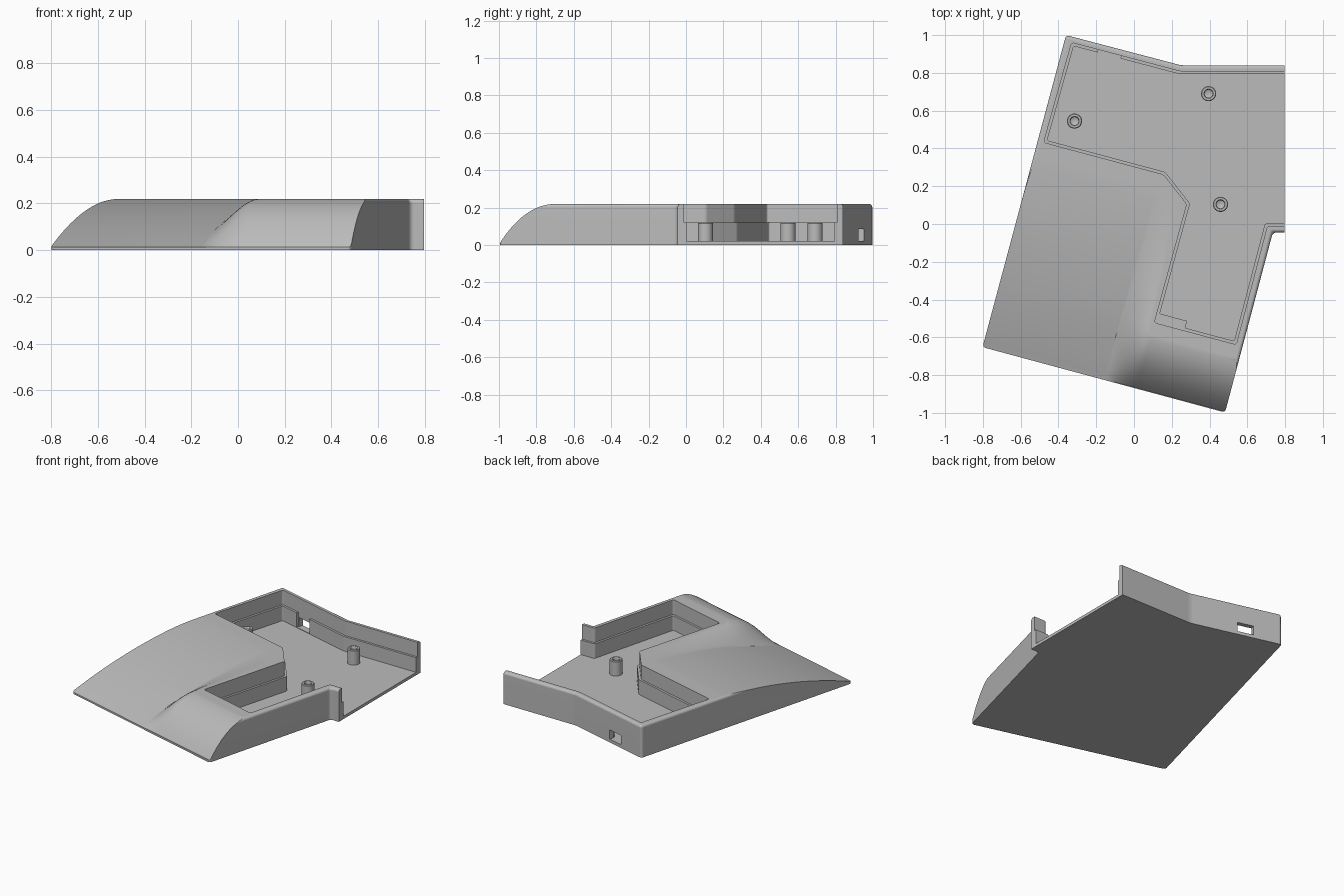
import bpy, bmesh, math
from mathutils import Matrix, Vector

if "Cube" in bpy.data.objects:
    bpy.data.objects.remove(bpy.data.objects["Cube"], do_unlink=True)

TILT = math.radians(-15)
TOP, FLOOR, LEDGE, LIP = 0.22, 0.02, 0.12, 0.015

grey = bpy.data.materials.new("light_grey_plastic")
grey.use_nodes = True
grey.diffuse_color = (0.5, 0.5, 0.5, 1)
grey.node_tree.nodes["Principled BSDF"].inputs["Base Color"].default_value = (0.5, 0.5, 0.5, 1)


def finish(bm, name):
    bmesh.ops.recalc_face_normals(bm, faces=bm.faces)
    mesh = bpy.data.meshes.new(name)
    bm.to_mesh(mesh)
    bm.free()
    mesh.materials.append(grey)
    obj = bpy.data.objects.new(name, mesh)
    bpy.context.collection.objects.link(obj)
    return obj


def prism(name, outline, low, high, corner=0.0, round_top=False):
    """Extruded outline with rounded corners and optional rounded top rim."""
    bm = bmesh.new()
    base = bm.faces.new([bm.verts.new((x, y, low)) for x, y in outline])
    up = bmesh.ops.extrude_face_region(bm, geom=[base])["geom"]
    bmesh.ops.translate(bm, vec=(0, 0, high - low),
                        verts=[g for g in up if isinstance(g, bmesh.types.BMVert)])
    bmesh.ops.recalc_face_normals(bm, faces=bm.faces)
    if corner:
        edges = []
        for e in bm.edges:
            a, b = (v.co.z for v in e.verts)
            if abs(a - b) > 0.01 or (round_top and min(a, b) > low + 0.01):
                edges.append(e)
        bmesh.ops.bevel(bm, geom=edges, offset=corner, segments=4, profile=0.5, affect='EDGES')
    return finish(bm, name)


def box(name, centre, size, angle=0.0):
    bm = bmesh.new()
    m = Matrix.Translation(centre) @ Matrix.Rotation(angle, 4, 'Z') @ Matrix.Diagonal((*size, 1))
    bmesh.ops.create_cube(bm, size=1, matrix=m)
    return finish(bm, name)


def inset(outline, d):
    """Move every side of a clockwise outline inwards by d."""
    pts = [Vector(p) for p in outline]
    result = []
    for i, p in enumerate(pts):
        a = (p - pts[i - 1]).normalized()
        b = (pts[(i + 1) % len(pts)] - p).normalized()
        na, nb = Vector((a.y, -a.x)), Vector((b.y, -b.x))
        result.append(p + (na + nb) * d / (1 + na.dot(nb)))
    return result


def combine(target, tool, operation):
    mod = target.modifiers.new(operation.lower(), 'BOOLEAN')
    mod.object, mod.operation, mod.solver = tool, operation, 'EXACT'
    bpy.context.view_layer.objects.active = target
    bpy.ops.object.modifier_apply(modifier=mod.name)
    bpy.data.objects.remove(tool, do_unlink=True)


def smooth(obj):
    bpy.ops.object.select_all(action='DESELECT')
    obj.select_set(True)
    bpy.context.view_layer.objects.active = obj
    bpy.ops.object.shade_smooth_by_angle(angle=math.radians(30))


# Palm slope: a long rise on the left blending into a short rise on the right
def rise(v, length, power):
    t = min(max(v / length, 0), 1)
    return 0.013 + 0.209 * (1 - (1 - t) ** power)


def slope_height(u, v):
    t = min(max((u - 0.665) / 0.18, 0), 1)
    blend = 0.5 * t * t * (3 - 2 * t) + 0.5 * t * (2 - t)
    return rise(v, 1.16, 2.0) * (1 - blend) + rise(v, 0.34, 2.4) * blend


def palm_slope():
    us = [-0.2, 0.3, 0.665] + [0.665 + 0.18 * i / 10 for i in range(1, 11)] + [1.2, 2.0]
    vs = [-0.2] + [0.34 * i / 14 for i in range(15)] + [0.34 + 0.82 * i / 16 for i in range(1, 17)] + [2.0]
    turn = Matrix.Translation((-0.8, -0.65, 0)) @ Matrix.Rotation(TILT, 4, 'Z')
    bm = bmesh.new()
    grid = [[bm.verts.new(turn @ Vector((u, v, slope_height(u, v)))) for v in vs] for u in us]
    for c0, c1 in zip(grid, grid[1:]):
        for j in range(len(vs) - 1):
            bm.faces.new((c0[j], c1[j], c1[j + 1], c0[j + 1]))
    rim = [e for e in bm.edges if e.is_boundary]
    new = bmesh.ops.extrude_edge_only(bm, edges=rim)["geom"]
    for g in new:
        if isinstance(g, bmesh.types.BMVert):
            g.co.z = -0.1
    bmesh.ops.holes_fill(bm, edges=[e for e in bm.edges if e.is_boundary])
    return finish(bm, "palm_slope")


# Case body, trimmed flat on the open side
outline = [(-0.36, 1.0), (0.25, 0.84), (0.9, 0.84), (0.9, -0.045),
           (0.735, -0.045), (0.482, -0.998), (-0.802, -0.652)]
case = prism("case_body", outline, 0, TOP, 0.018, True)
combine(case, palm_slope(), 'INTERSECT')
combine(case, box("side_trim", (1.297, 0, 0), (1, 4, 2)), 'DIFFERENCE')

# Electronics bay with a stepped ledge
bay = [(-0.33, 0.96), (0.245, 0.808), (1.1, 0.808), (1.1, -0.012), (0.705, -0.012),
       (0.541, -0.638), (0.108, -0.522), (0.28, 0.105), (0.157, 0.262), (-0.478, 0.432)]
combine(case, prism("upper_bay", bay, LEDGE, 0.4, 0.012), 'DIFFERENCE')
combine(case, prism("lower_bay", inset(bay, LIP), FLOOR, 0.3, 0.01), 'DIFFERENCE')

# Cable port through the back wall, with a recess inside
wall_turn = math.atan2(-0.16, 0.61)
port = Vector((-0.12, 0.937, 0))
inward = Vector((math.sin(wall_turn), -math.cos(wall_turn), 0))
combine(case, box("port_hole", port + Vector((0, 0, 0.0535)), (0.11, 0.15, 0.063), wall_turn), 'DIFFERENCE')
combine(case, box("port_recess", port + inward * 0.066 + Vector((0, 0, 0.106)),
                  (0.125, 0.07, 0.168), wall_turn), 'DIFFERENCE')
smooth(case)
weighted = case.modifiers.new("weighted_normals", 'WEIGHTED_NORMAL')
weighted.keep_sharp = True

# Support block in the front corner of the bay
box("corner_support", (0.19, -0.525, 0.0675), (0.17, 0.07, 0.105), TILT)


# Hollow screw posts
def screw_post(name, x, y):
    profile = [(0, 0.01), (0.04, 0.01), (0.04, 0.116), (0.036, LEDGE),
               (0.025, LEDGE), (0.021, 0.114), (0.021, 0.04), (0, 0.03)]
    bm = bmesh.new()
    verts = [bm.verts.new((r, 0, z)) for r, z in profile]
    edges = [bm.edges.new(pair) for pair in zip(verts, verts[1:])]
    bmesh.ops.spin(bm, geom=verts + edges, cent=(0, 0, 0), axis=(0, 0, 1),
                   angle=math.tau, steps=32, use_merge=True)
    bmesh.ops.remove_doubles(bm, verts=bm.verts, dist=0.0001)
    post = finish(bm, name)
    post.location = (x, y, 0)
    smooth(post)


for label, x, y in (("left_side", 0.395, 0.69), ("right_side", -0.315, 0.545), ("front", 0.458, 0.104)):
    screw_post(label + "_screw_post", x, y)
